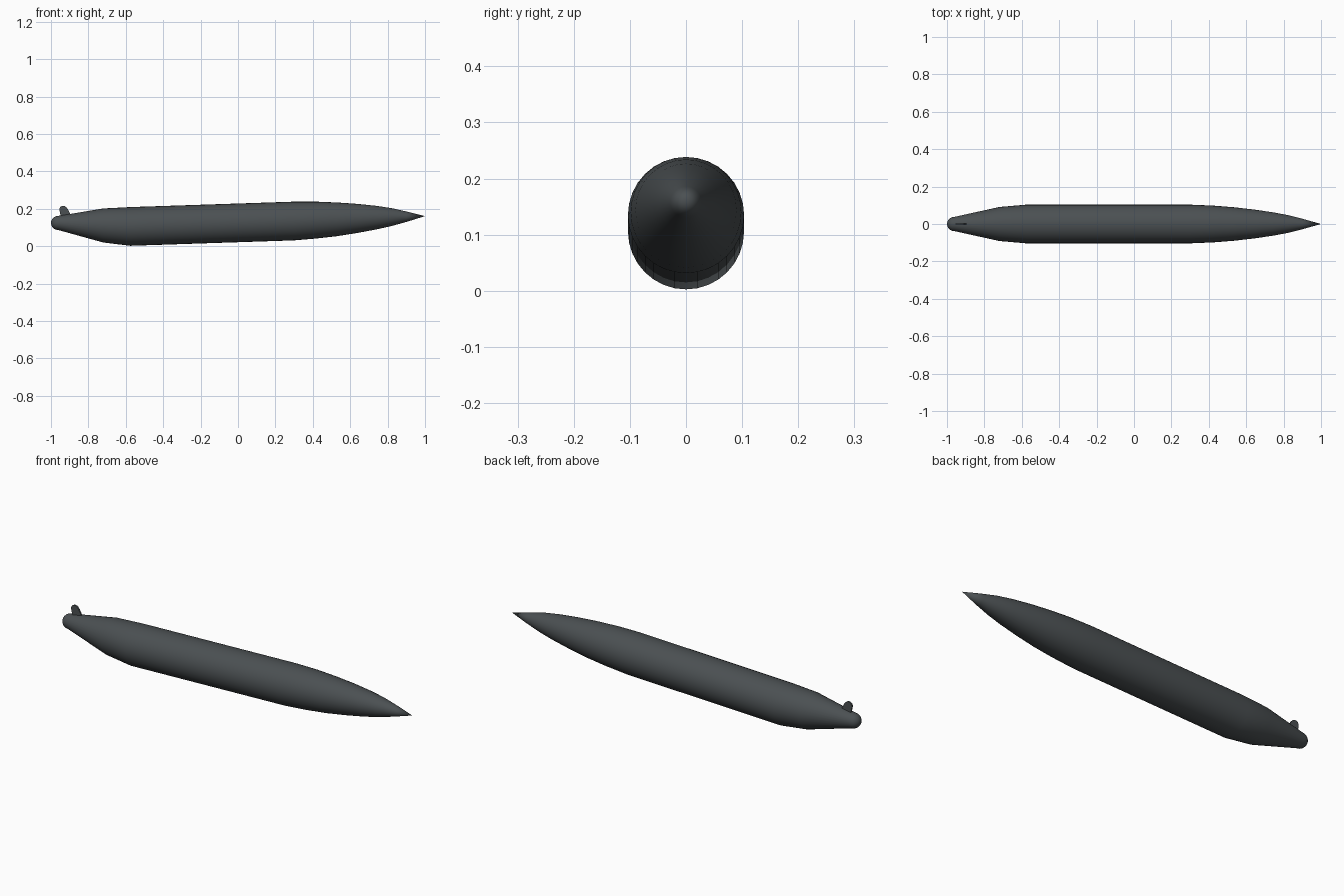
import bpy, bmesh
from math import sin, cos, pi, radians

if "Cube" in bpy.data.objects:
    bpy.data.objects.remove(bpy.data.objects["Cube"])

SIDES = 32


def finish(name, bm, mat, angle):
    bmesh.ops.recalc_face_normals(bm, faces=bm.faces)
    mesh = bpy.data.meshes.new(name)
    bm.to_mesh(mesh)
    bm.free()
    ob = bpy.data.objects.new(name, mesh)
    bpy.context.collection.objects.link(ob)
    mesh.materials.append(mat)
    bpy.ops.object.select_all(action='DESELECT')
    ob.select_set(True)
    bpy.context.view_layer.objects.active = ob
    bpy.ops.object.shade_smooth_by_angle(angle=radians(angle))
    return ob


dark = bpy.data.materials.new("dark_grey")
dark.diffuse_color = (0.07, 0.08, 0.085, 1)
dark.use_nodes = True
dark.node_tree.nodes["Principled BSDF"].inputs["Base Color"].default_value = dark.diffuse_color

# Hull stations: x, centre height, radius; the tail bends slightly upward
tail = [(-1 + 0.04 * (1 - cos(a)), 0.1245, 0.038 * sin(a))
        for a in (pi / 2 * i / 5 for i in range(1, 6))]
stations = tail + [
    (-0.72, 0.111, 0.091), (-0.575, 0.106, 0.1035), (0.3, 0.135, 0.1035),
    (0.42, 0.140, 0.0985), (0.53, 0.144, 0.090), (0.64, 0.149, 0.0775),
    (0.74, 0.153, 0.063), (0.82, 0.156, 0.048), (0.90, 0.158, 0.028),
]
bm = bmesh.new()
rings = []
for x, z, r in stations:
    rings.append([bm.verts.new((x, r * cos(2 * pi * i / SIDES),
                                z + r * sin(2 * pi * i / SIDES)))
                  for i in range(SIDES)])
tail_tip = bm.verts.new((-1, 0, 0.1245))
nose_tip = bm.verts.new((1, 0, 0.161))
for i in range(SIDES):
    j = (i + 1) % SIDES
    for a, b in zip(rings, rings[1:]):
        bm.faces.new((a[i], a[j], b[j], b[i]))
    bm.faces.new((tail_tip, rings[0][j], rings[0][i]))
    bm.faces.new((nose_tip, rings[-1][i], rings[-1][j]))
finish("hull", bm, dark, 30)

# Thin round-topped fin leaning toward the tail
outline = [(-0.885, 0.150), (-0.900, 0.180), (-0.911, 0.200), (-0.919, 0.210),
           (-0.929, 0.216), (-0.940, 0.216), (-0.949, 0.211),
           (-0.954, 0.202), (-0.954, 0.190), (-0.945, 0.150)]
bm = bmesh.new()
face = bm.faces.new([bm.verts.new((x, -0.004, z)) for x, z in outline])
ext = bmesh.ops.extrude_face_region(bm, geom=[face], use_keep_orig=True)
bmesh.ops.translate(bm, vec=(0, 0.008, 0),
                    verts=[v for v in ext['geom'] if isinstance(v, bmesh.types.BMVert)])
finish("tail_fin", bm, dark, 30)
